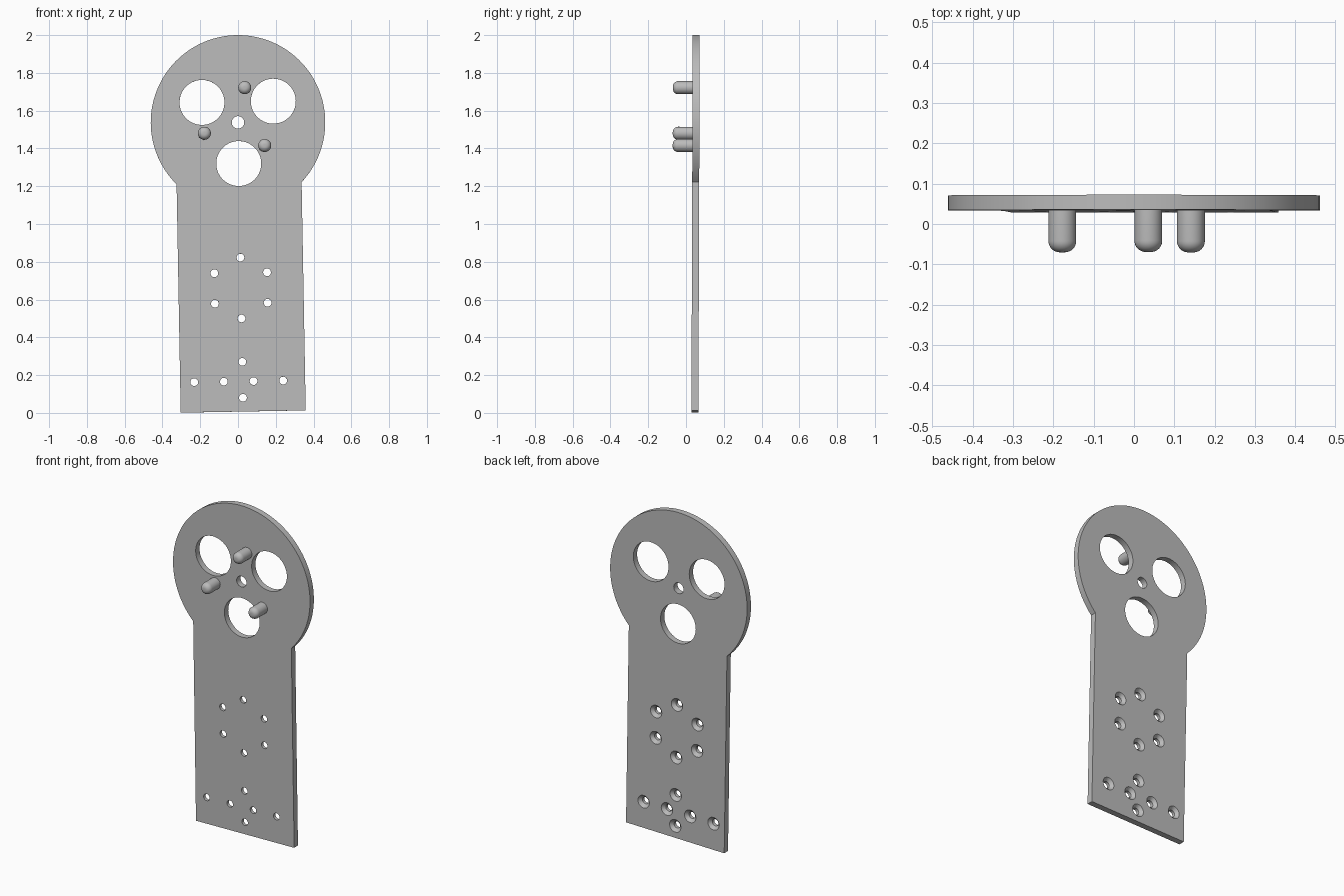
import bpy, bmesh, math
from math import sin, cos, pi, radians
from mathutils import Matrix

if "Cube" in bpy.data.objects:
    bpy.data.objects.remove(bpy.data.objects["Cube"])

THICK = 0.037       # plate thickness
DISC_R = 0.462      # round head
HALF_W = 0.331      # half width of the shank
LENGTH = 1.531      # head centre to lower edge

# Whole part leans very slightly; the origin is the head centre on the front face
POSE = (Matrix.Translation((0, 0.034, 1.538))
        @ Matrix.Rotation(-0.0035, 4, 'X') @ Matrix.Rotation(-0.018, 4, 'Y'))

grey = bpy.data.materials.new("plain grey")
grey.use_nodes = True
grey.diffuse_color = (0.5, 0.5, 0.5, 1)
grey.node_tree.nodes["Principled BSDF"].inputs["Base Color"].default_value = (0.5, 0.5, 0.5, 1)


def make_object(name, bm):
    bmesh.ops.recalc_face_normals(bm, faces=bm.faces)
    mesh = bpy.data.meshes.new(name)
    bm.to_mesh(mesh)
    bm.free()
    mesh.materials.append(grey)
    obj = bpy.data.objects.new(name, mesh)
    obj.matrix_world = POSE
    bpy.context.collection.objects.link(obj)
    return obj


def lathe(bm, x, z, profile, sides):
    """Closed solid turned about the depth axis from (radius, y) pairs."""
    rings = [[bm.verts.new((x + r * cos(2 * pi * i / sides), y,
                            z + r * sin(2 * pi * i / sides))) for i in range(sides)]
             for r, y in profile]
    for a, b in zip(rings, rings[1:]):
        for i in range(sides):
            j = (i + 1) % sides
            bm.faces.new((a[i], a[j], b[j], b[i]))
    bm.faces.new(rings[0])
    bm.faces.new(rings[-1])


def polar(radius, degrees):
    return radius * cos(radians(degrees)), radius * sin(radians(degrees))


# Plate outline: round head running into a straight shank
bm = bmesh.new()
start = -math.acos(HALF_W / DISC_R)
steps = 96
outline = [(HALF_W, -LENGTH)]
for i in range(steps + 1):
    a = start + (pi - 2 * start) * i / steps
    outline.append((DISC_R * cos(a), DISC_R * sin(a)))
outline.append((-HALF_W, -LENGTH))
face = bm.faces.new([bm.verts.new((x, 0, z)) for x, z in outline])
side = bmesh.ops.extrude_face_region(bm, geom=[face])
bmesh.ops.translate(bm, vec=(0, THICK, 0),
                    verts=[v for v in side["geom"] if isinstance(v, bmesh.types.BMVert)])
plate = make_object("plate", bm)

# Cutters: three large windows, the hub hole and the countersunk screw holes
bm = bmesh.new()
for angle in (30, 150, 270):
    lathe(bm, *polar(0.218, angle), [(0.119, -0.02), (0.119, THICK + 0.02)], 64)
lathe(bm, 0, 0, [(0.033, -0.02), (0.033, THICK + 0.02)], 32)

screws = [(0, -1.268), (0, -1.458)]
for k in range(6):
    x, z = polar(0.161, 90 + 60 * k)
    screws.append((x, z - 0.877))
screws += [(-0.021 + 0.157 * k, -1.371) for k in (-1.5, -0.5, 0.5, 1.5)]
for x, z in screws:
    lathe(bm, x, z, [(0.0205, -0.02), (0.0205, THICK - 0.018),
                     (0.0385, THICK), (0.0385, THICK + 0.02)], 28)
cutter = make_object("hole_cutter", bm)
cutter.hide_render = True

# Cut the holes and keep the result as plain mesh
mod = plate.modifiers.new("holes", 'BOOLEAN')
mod.operation = 'DIFFERENCE'
mod.solver = 'EXACT'
mod.object = cutter
bpy.context.view_layer.update()
graph = bpy.context.evaluated_depsgraph_get()
cut_mesh = bpy.data.meshes.new_from_object(plate.evaluated_get(graph))
plate.modifiers.clear()
plate.data = cut_mesh
bpy.data.objects.remove(cutter)

# Three round-nosed pins on the front face
parts = [plate]
PIN_R, NOSE, REACH = 0.0345, 0.028, 0.104
for name, angle in (("top_pin", 78), ("right_pin", 197), ("left_pin", 318)):
    profile = [(PIN_R, 0.005)]
    for i in range(9):
        a = pi / 2 * i / 8
        profile.append((PIN_R - NOSE + NOSE * cos(a), -(REACH - NOSE) - NOSE * sin(a)))
    bm = bmesh.new()
    lathe(bm, *polar(0.187, angle), profile, 32)
    parts.append(make_object(name, bm))

# Smooth curved walls, crisp rims
bpy.ops.object.select_all(action='DESELECT')
for obj in parts:
    obj.select_set(True)
bpy.context.view_layer.objects.active = plate
bpy.ops.object.shade_smooth_by_angle(angle=radians(30))
